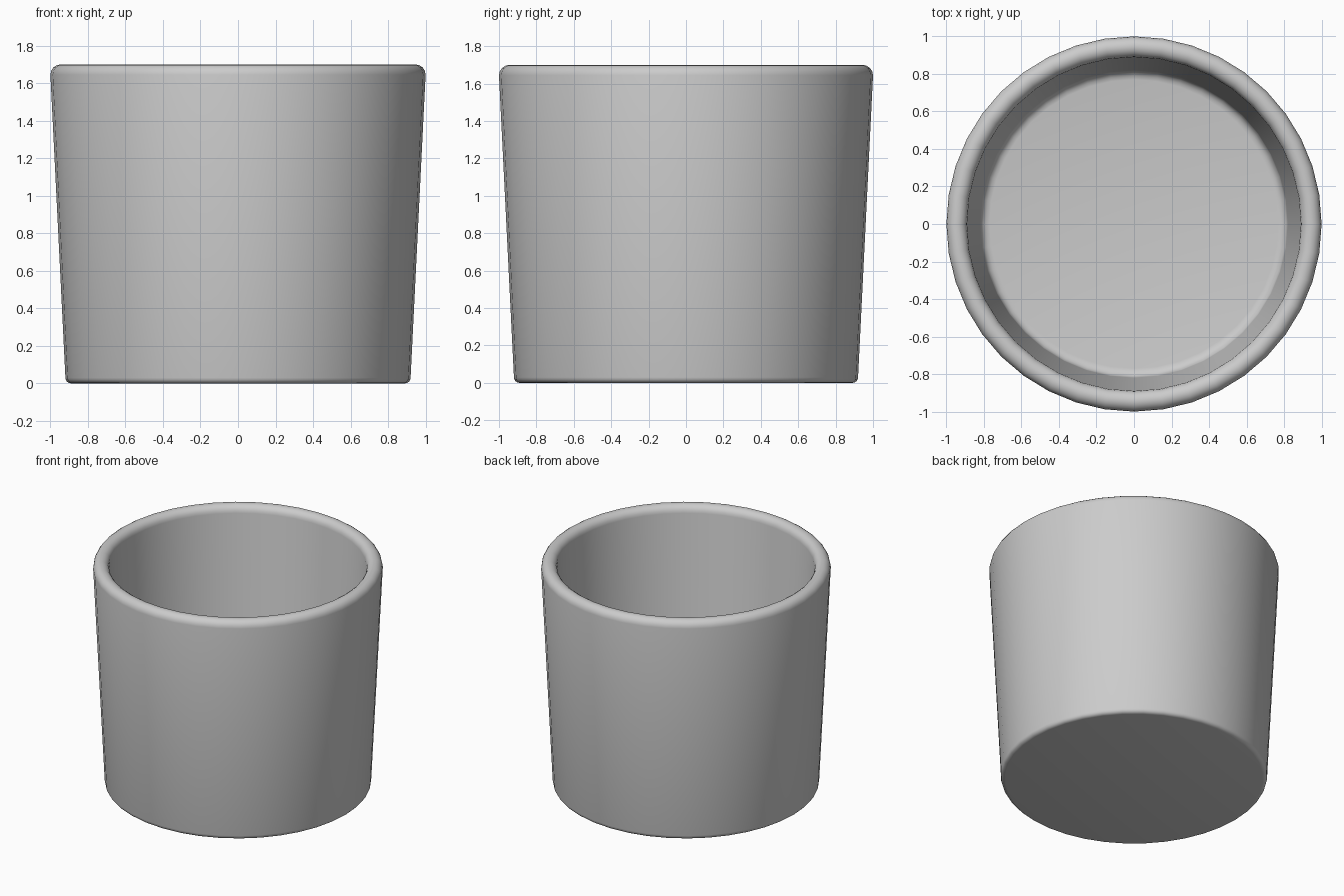
import bpy, bmesh
from math import sin, cos, pi, radians

if "Cube" in bpy.data.objects:
    bpy.data.objects.remove(bpy.data.objects["Cube"])

SIDES = 40


def arc(cx, cz, r, a0, a1, n=4):
    """Points of a rounded corner in the (radius, z) plane."""
    angles = [radians(a0 + (a1 - a0) * i / n) for i in range(n + 1)]
    return [(cx + r * cos(a), cz + r * sin(a)) for a in angles]


def lathe(name, profile):
    """Revolve a profile and close both ends with flat discs."""
    bm = bmesh.new()
    rings = []
    for r, z in profile:
        rings.append([bm.verts.new((r * cos(2 * pi * i / SIDES),
                                    r * sin(2 * pi * i / SIDES), z))
                      for i in range(SIDES)])
    for low, high in zip(rings, rings[1:]):
        for i in range(SIDES):
            j = (i + 1) % SIDES
            bm.faces.new((low[i], low[j], high[j], high[i]))
    bm.faces.new(rings[0][::-1])
    bm.faces.new(rings[-1])
    mesh = bpy.data.meshes.new(name)
    bm.to_mesh(mesh)
    bm.free()
    obj = bpy.data.objects.new(name, mesh)
    bpy.context.collection.objects.link(obj)
    bpy.context.view_layer.objects.active = obj
    obj.select_set(True)
    bpy.ops.object.shade_smooth_by_angle(angle=radians(40))
    return obj


# Tapered cup: rounded foot, outer wall, rolled rim, inner wall, inner floor
profile = (arc(0.89, 0.03, 0.03, -90, 0)
           + arc(0.945, 1.645, 0.055, 0, 180, 8)
           + arc(0.77, 0.15, 0.05, 0, -90))
lathe("cup", profile)
